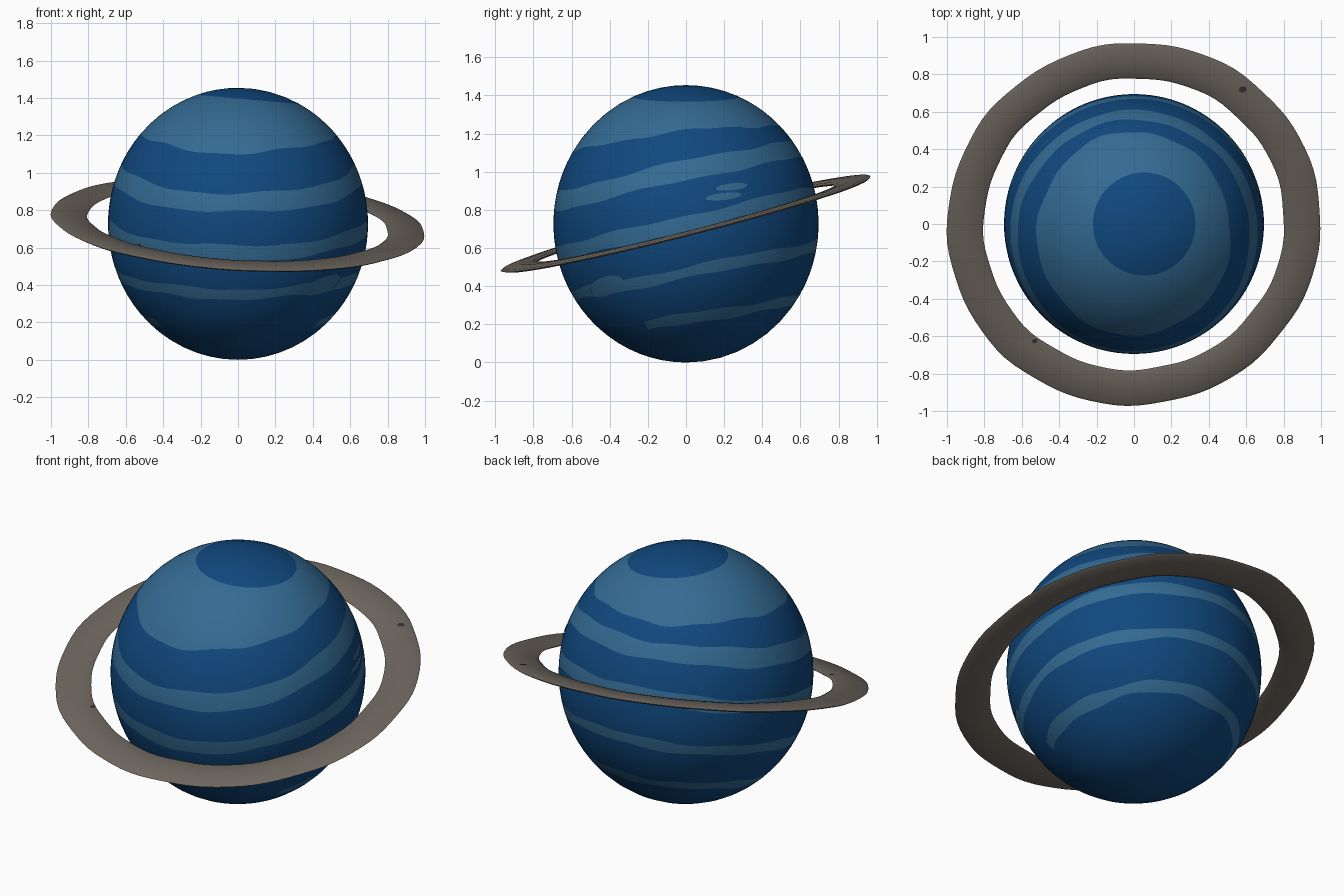
import bpy, bmesh, math
from mathutils import Vector

cube = bpy.data.objects.get("Cube")
if cube:
    bpy.data.objects.remove(cube, do_unlink=True)

R, H = 0.695, 0.727        # globe half width and half height
SIDES = 96


def material(name, rgb):
    m = bpy.data.materials.new(name)
    m.use_nodes = True
    m.diffuse_color = (*rgb, 1)
    m.node_tree.nodes["Principled BSDF"].inputs["Base Color"].default_value = (*rgb, 1)
    return m


deep_blue = material("deep blue", (0.005, 0.065, 0.21))
pale_blue = material("pale blue", (0.034, 0.145, 0.29))
stone = material("ring stone", (0.15, 0.13, 0.11))
dark_stone = material("dark stone", (0.04, 0.035, 0.03))


def finish(bm, name, mats):
    bmesh.ops.recalc_face_normals(bm, faces=bm.faces)
    mesh = bpy.data.meshes.new(name)
    bm.to_mesh(mesh)
    bm.free()
    for m in mats:
        mesh.materials.append(m)
    ob = bpy.data.objects.new(name, mesh)
    bpy.context.collection.objects.link(ob)
    bpy.ops.object.select_all(action="DESELECT")
    ob.select_set(True)
    bpy.context.view_layer.objects.active = ob
    bpy.ops.object.shade_smooth_by_angle(angle=math.radians(35))
    return ob


def on_globe(theta, phi, scale=1.0):
    s = math.sin(theta) * scale
    return Vector((R * s * math.cos(phi), R * s * math.sin(phi),
                   H + H * scale * math.cos(theta)))


# Band edges: height, slope in x, slope in y, bend in y
EDGES = [
    (1.397, -0.09, 0, 0),
    (1.215, 0, 0.11, -0.13),
    (1.06, 0, 0.215, -0.06),
    (0.955, 0, 0.22, -0.03),
    (0.77, 0, 0.235, 0),
    (0.69, 0, 0.24, 0),
    (0.50, 0, 0.20, 0),
    (0.44, 0, 0.20, 0),
    (0.255, 0, 0.16, 0),
    (0.20, 0, 0.17, 0),
]
STEPS = [4, 5, 4, 2, 4, 2, 4, 1, 4, 1, 7]   # rows inside each band


def edge_angle(i, phi):
    z0, ax, by, q = EDGES[i]
    wave = 0 if i == 0 else 0.006 * math.sin(5 * phi + i) + 0.004 * math.sin(11 * phi + 2 * i)
    theta = math.pi / 2
    for _ in range(25):
        p = on_globe(theta, phi)
        z = z0 + ax * p.x + by * p.y + q * p.y ** 2 + wave
        theta = math.acos(max(-1, min(1, (z - H) / H)))
    return theta


# Globe: rows of vertices follow the wavy band edges
bm = bmesh.new()
top = bm.verts.new(on_globe(0, 0))
bottom = bm.verts.new(on_globe(math.pi, 0))
bands = [b for b, n in enumerate(STEPS) for _ in range(n)]
columns = []
for k in range(SIDES):
    phi = math.tau * k / SIDES
    stops = [0] + [edge_angle(i, phi) for i in range(len(EDGES))] + [math.pi]
    col = [top]
    for b, n in enumerate(STEPS):
        for j in range(1, n + 1):
            t = stops[b] + (stops[b + 1] - stops[b]) * j / n
            col.append(bm.verts.new(on_globe(t, phi)))
    bm.verts.remove(col.pop())
    columns.append(col + [bottom])
for k in range(SIDES):
    a, c = columns[k], columns[(k + 1) % SIDES]
    for r, band in enumerate(bands):
        corners = list(dict.fromkeys((a[r], a[r + 1], c[r + 1], c[r])))
        f = bm.faces.new(corners)
        pale = band % 2 == 1
        if band == 9 and f.calc_center_median().y < -0.2:
            pale = False                     # lowest stripe only wraps the back
        f.material_index = int(pale)
finish(bm, "globe", [deep_blue, pale_blue])


# Cloud spots: thin curved plates hugging the globe
def cloud(name, azimuth, z, width, height, slope):
    bm = bmesh.new()
    theta, phi = math.acos((z - H) / H), math.radians(azimuth)
    rings, sides = 5, 24

    def point(u, v):
        return on_globe(theta - (v + slope * u) / R,
                        phi + u / (R * math.sin(theta)), 1.005)

    centre = bm.verts.new(point(0, 0))
    prev = None
    for r in range(1, rings + 1):
        ring = []
        for s in range(sides):
            a = math.tau * s / sides
            ring.append(bm.verts.new(point(width * r / rings * math.cos(a),
                                           height * r / rings * math.sin(a))))
        for s in range(sides):
            n = (s + 1) % sides
            bm.faces.new((prev[s], ring[s], ring[n], prev[n]) if prev
                         else (centre, ring[s], ring[n]))
        prev = ring
    finish(bm, name, [pale_blue])


cloud("upper_cloud_streak", 21, 0.92, 0.09, 0.018, 0.1)
cloud("lower_cloud_streak", 17, 0.87, 0.10, 0.018, 0.1)
cloud("swirl_cloud", -43, 0.40, 0.13, 0.05, 0.25)

# Ring: thin bevelled section swept round a tilted axis, slightly uneven
tilt = Vector((0.06, -0.255, 1)).to_track_quat("Z", "Y")
centre = Vector((0, 0, 0.727))
SECTION = [(0.805, 0), (0.82, 0.009), (0.90, 0.013), (0.985, 0.008),
           (1.0, 0), (0.985, -0.008), (0.90, -0.013), (0.82, -0.009)]
bm = bmesh.new()
loops = []
for k in range(SIDES):
    a = math.tau * k / SIDES
    wob = 0.003 * math.sin(9 * a) + 0.002 * math.sin(17 * a + 1)
    loops.append([bm.verts.new(centre + tilt @ Vector(
        ((r + wob) * math.cos(a), (r + wob) * math.sin(a), h)))
        for r, h in SECTION])
for k in range(SIDES):
    a, c = loops[k], loops[(k + 1) % SIDES]
    for i in range(len(SECTION)):
        j = (i + 1) % len(SECTION)
        bm.faces.new((a[i], a[j], c[j], c[i]))
finish(bm, "planet_ring", [stone])


# Small dark pits on the ring
def pit(name, x, y, size):
    bm = bmesh.new()
    rim = []
    for s in range(7):
        a = math.tau * s / 7
        rim.append(bm.verts.new(centre + tilt @ Vector(
            (x + size * math.cos(a), y + size * 0.8 * math.sin(a), 0.0145))))
    bm.faces.new(rim)
    finish(bm, name, [dark_stone])


pit("ring_pit_back", 0.73, 0.59, 0.022)
pit("ring_pit_front", -0.66, -0.50, 0.016)
